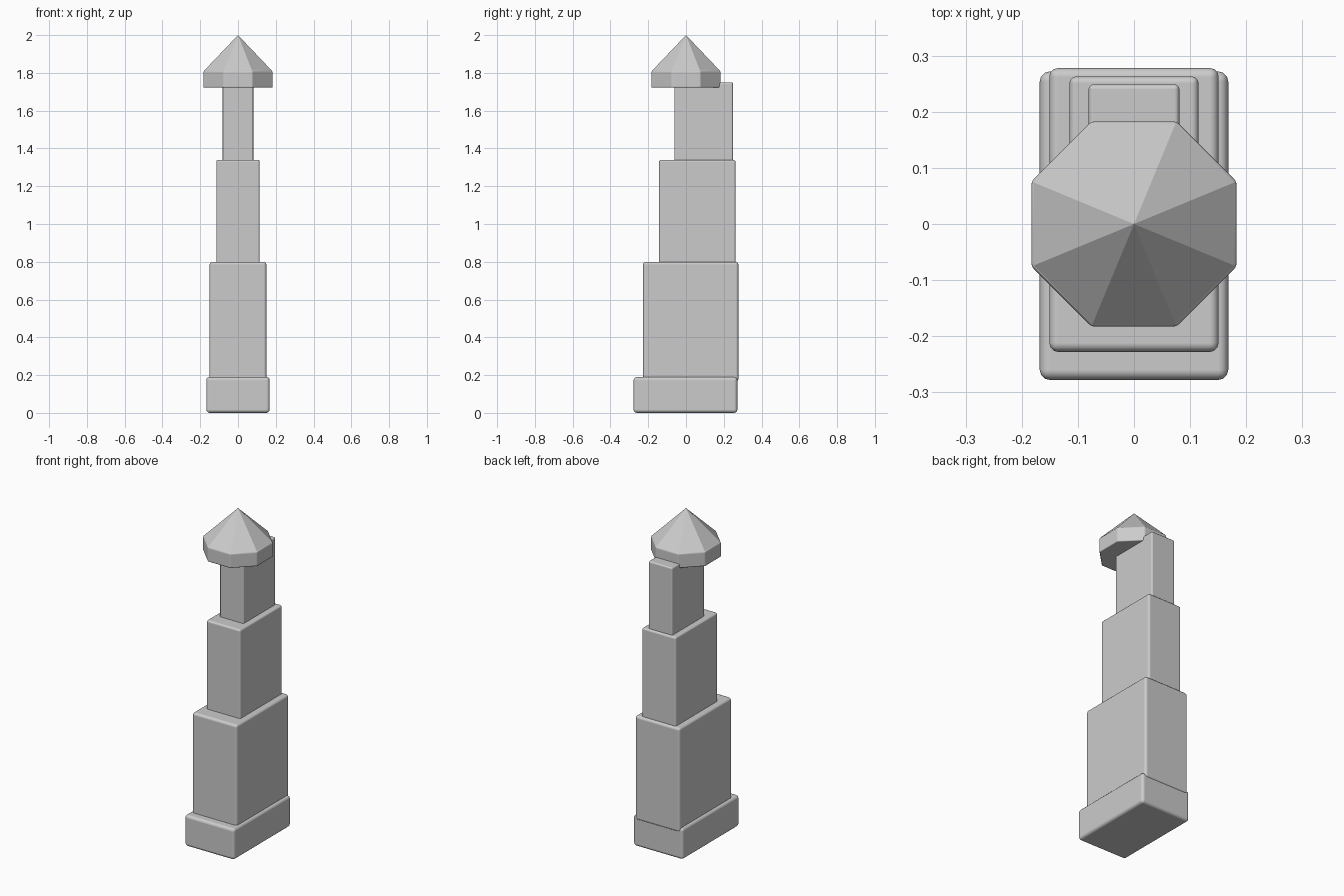
import bpy, bmesh, math

if "Cube" in bpy.data.objects:
    bpy.data.objects.remove(bpy.data.objects["Cube"])


def finish(name, bm, width, segments=3, angle=40):
    bmesh.ops.recalc_face_normals(bm, faces=bm.faces)
    mesh = bpy.data.meshes.new(name)
    bm.to_mesh(mesh)
    bm.free()
    ob = bpy.data.objects.new(name, mesh)
    bpy.context.collection.objects.link(ob)
    bev = ob.modifiers.new("soft_edges", 'BEVEL')
    bev.width = width
    bev.segments = segments
    bev.limit_method = 'ANGLE'
    bev.angle_limit = math.radians(angle)
    bev.harden_normals = True
    bpy.ops.object.select_all(action='DESELECT')
    ob.select_set(True)
    bpy.context.view_layer.objects.active = ob
    bpy.ops.object.shade_smooth_by_angle(angle=math.radians(31))
    return ob


def block(name, half_x, y0, y1, z0, z1, width):
    bm = bmesh.new()
    bmesh.ops.create_cube(bm, size=1)
    for v in bm.verts:
        v.co.x *= 2 * half_x
        v.co.y = y0 if v.co.y < 0 else y1
        v.co.z = z0 if v.co.z < 0 else z1
    return finish(name, bm, width)


# Plinth and three tiers, stepped back towards the rear
block("plinth", 0.168, -0.278, 0.272, 0.0, 0.19, 0.018)
block("lower_tier", 0.151, -0.228, 0.278, 0.165, 0.80, 0.016)
block("middle_tier", 0.115, -0.143, 0.263, 0.77, 1.34, 0.012)
block("upper_tier", 0.081, -0.062, 0.249, 1.31, 1.75, 0.009)

# Octagonal cap: short prism with a pointed roof
bm = bmesh.new()
radius = 0.183 / math.cos(math.pi / 8)
rings = []
for z in (1.722, 1.808):
    rings.append([bm.verts.new((radius * math.cos((i + 0.5) * math.pi / 4),
                                radius * math.sin((i + 0.5) * math.pi / 4), z))
                  for i in range(8)])
apex = bm.verts.new((0, 0, 2.0))
bm.faces.new(rings[0])
for i in range(8):
    j = (i + 1) % 8
    bm.faces.new((rings[0][i], rings[0][j], rings[1][j], rings[1][i]))
    bm.faces.new((rings[1][i], rings[1][j], apex))
finish("pointed_cap", bm, 0.006, segments=2)
